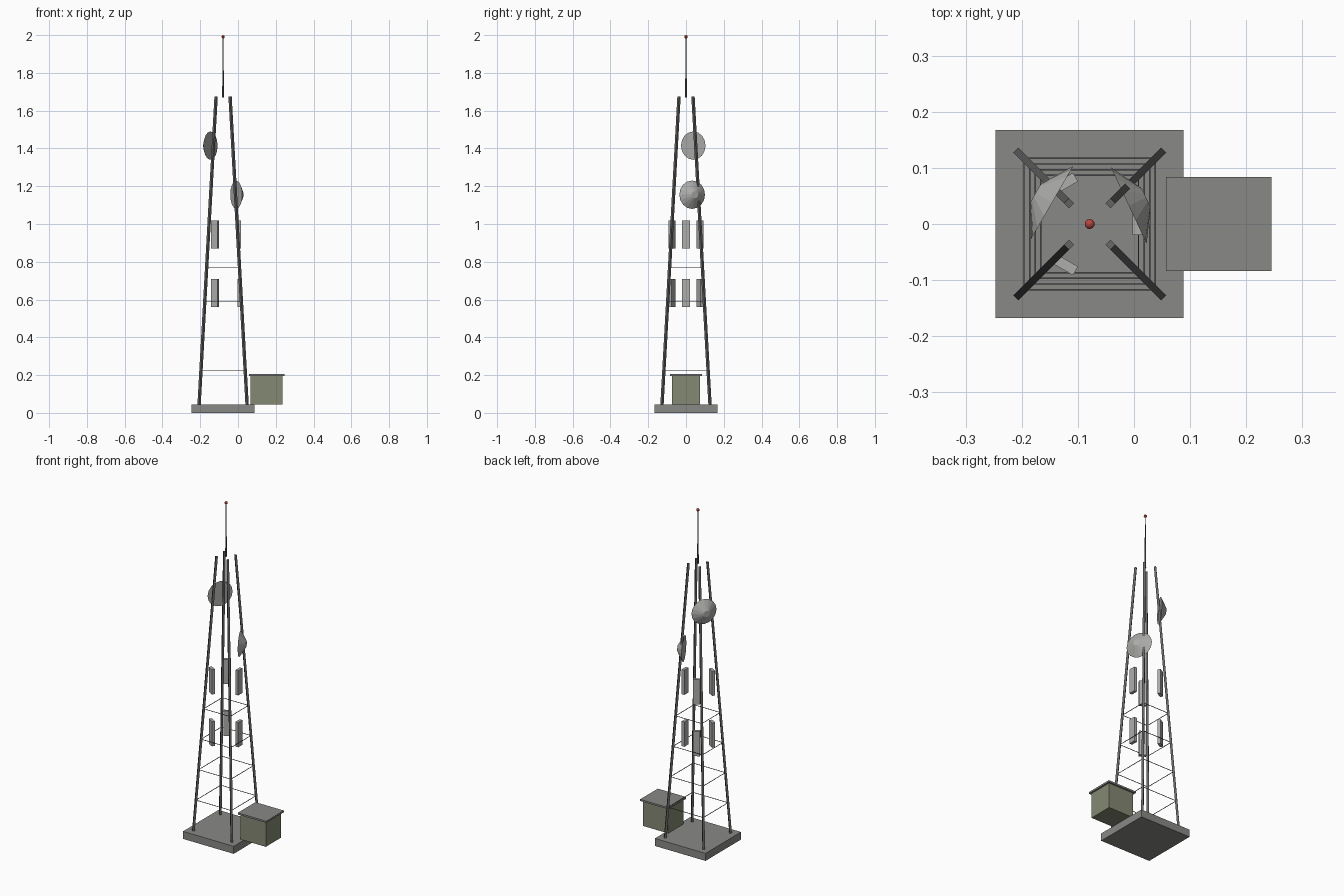
import bpy, bmesh, math
from mathutils import Vector, Matrix

cube = bpy.data.objects.get("Cube")
if cube:
    bpy.data.objects.remove(cube, do_unlink=True)


def material(name, r, g, b):
    m = bpy.data.materials.new(name)
    m.use_nodes = True
    m.diffuse_color = (r, g, b, 1)
    bsdf = next(n for n in m.node_tree.nodes if n.type == 'BSDF_PRINCIPLED')
    bsdf.inputs["Base Color"].default_value = (r, g, b, 1)
    return m


CONCRETE = material("concrete grey", 0.25, 0.25, 0.24)
STEEL = material("dark steel", 0.13, 0.13, 0.13)
LIGHT = material("light grey", 0.42, 0.42, 0.41)
OLIVE = material("olive green", 0.23, 0.25, 0.17)
RED = material("beacon red", 0.5, 0.06, 0.05)

CX = -0.079                    # tower axis
FOOT, HEAD = 0.045, 1.675      # leg heights


def finish(name, bm, mat, matrix=Matrix()):
    mesh = bpy.data.meshes.new(name)
    bm.to_mesh(mesh)
    bm.free()
    mesh.materials.append(mat)
    obj = bpy.data.objects.new(name, mesh)
    obj.matrix_world = matrix
    bpy.context.collection.objects.link(obj)
    return obj


def box(name, centre, size, mat, turn=0.0):
    bm = bmesh.new()
    bmesh.ops.create_cube(bm, size=1)
    bmesh.ops.scale(bm, vec=size, verts=bm.verts)
    return finish(name, bm, mat, Matrix.Translation(centre) @ Matrix.Rotation(turn, 4, 'Z'))


def beam(name, a, b, width, mat):
    # square bar between two points
    a, b = Vector(a), Vector(b)
    axis = (b - a).normalized()
    side = axis.cross(Vector((a.x - CX, a.y, 0)))
    side = side.normalized() if side.length > 1e-6 else Vector((1, 0, 0))
    frame = Matrix((side, axis.cross(side), axis)).transposed().to_4x4()
    bm = bmesh.new()
    bmesh.ops.create_cube(bm, size=1)
    bmesh.ops.scale(bm, vec=(width, width, (b - a).length), verts=bm.verts)
    return finish(name, bm, mat, Matrix.Translation((a + b) / 2) @ frame)


def cone(name, base, direction, r1, r2, depth, sides, mat):
    bm = bmesh.new()
    bmesh.ops.create_cone(bm, cap_ends=True, segments=sides, radius1=r1, radius2=r2, depth=depth)
    bmesh.ops.translate(bm, vec=(0, 0, depth / 2), verts=bm.verts)
    turn = Vector(direction).to_track_quat('Z', 'Y').to_matrix().to_4x4()
    return finish(name, bm, mat, Matrix.Translation(base) @ turn)


def leg_point(sx, sy, z):
    half = 0.127 + (0.037 - 0.127) * (z - FOOT) / (HEAD - FOOT)
    return (CX + sx * half, sy * half, z)


# Foundation and equipment cabinet
box("foundation_slab", (CX, 0, 0.0225), (0.335, 0.335, 0.045), CONCRETE)
box("cabinet_body", (0.151, 0, 0.12), (0.168, 0.146, 0.15), OLIVE)
box("cabinet_roof", (0.151, 0, 0.2), (0.188, 0.167, 0.01), CONCRETE)

# Four tapering legs and the rings of thin braces
corners = [(-1, -1), (1, -1), (1, 1), (-1, 1)]
for i, (sx, sy) in enumerate(corners):
    beam(f"leg_{i + 1}", leg_point(sx, sy, FOOT), leg_point(sx, sy, HEAD), 0.0125, STEEL)
    nx, ny = corners[(i + 1) % 4]
    for level in range(1, 5):
        z = FOOT + 0.181 * level
        beam(f"brace_{level}_{i + 1}", leg_point(sx, sy, z), leg_point(nx, ny, z), 0.0025, STEEL)

# Sector antenna panels, three on each of two levels
for level, z in enumerate((0.635, 0.945)):
    for i in range(3):
        a = math.tau * i / 3
        box(f"antenna_panel_{level + 1}_{i + 1}",
            (CX + 0.085 * math.cos(a), 0.085 * math.sin(a), z), (0.018, 0.04, 0.148), LIGHT, a)

# Dish antennas with a flat inner face and a faceted outer cone
for name, degrees, z in (("upper_dish", 150, 1.415), ("lower_dish", 25, 1.155)):
    a = math.radians(degrees)
    out = Vector((math.cos(a), math.sin(a), 0))
    cone(name, Vector((CX, 0, z)) + out * 0.077, out, 0.075, 0.019, 0.034, 16, LIGHT)

# Mast and warning beacon
cone("mast", (CX, 0, 1.67), (0, 0, 1), 0.005, 0.0018, 0.315, 8, STEEL)
bm = bmesh.new()
bmesh.ops.create_uvsphere(bm, u_segments=10, v_segments=8, radius=0.009)
finish("beacon", bm, RED, Matrix.Translation((CX, 0, 1.991)))
